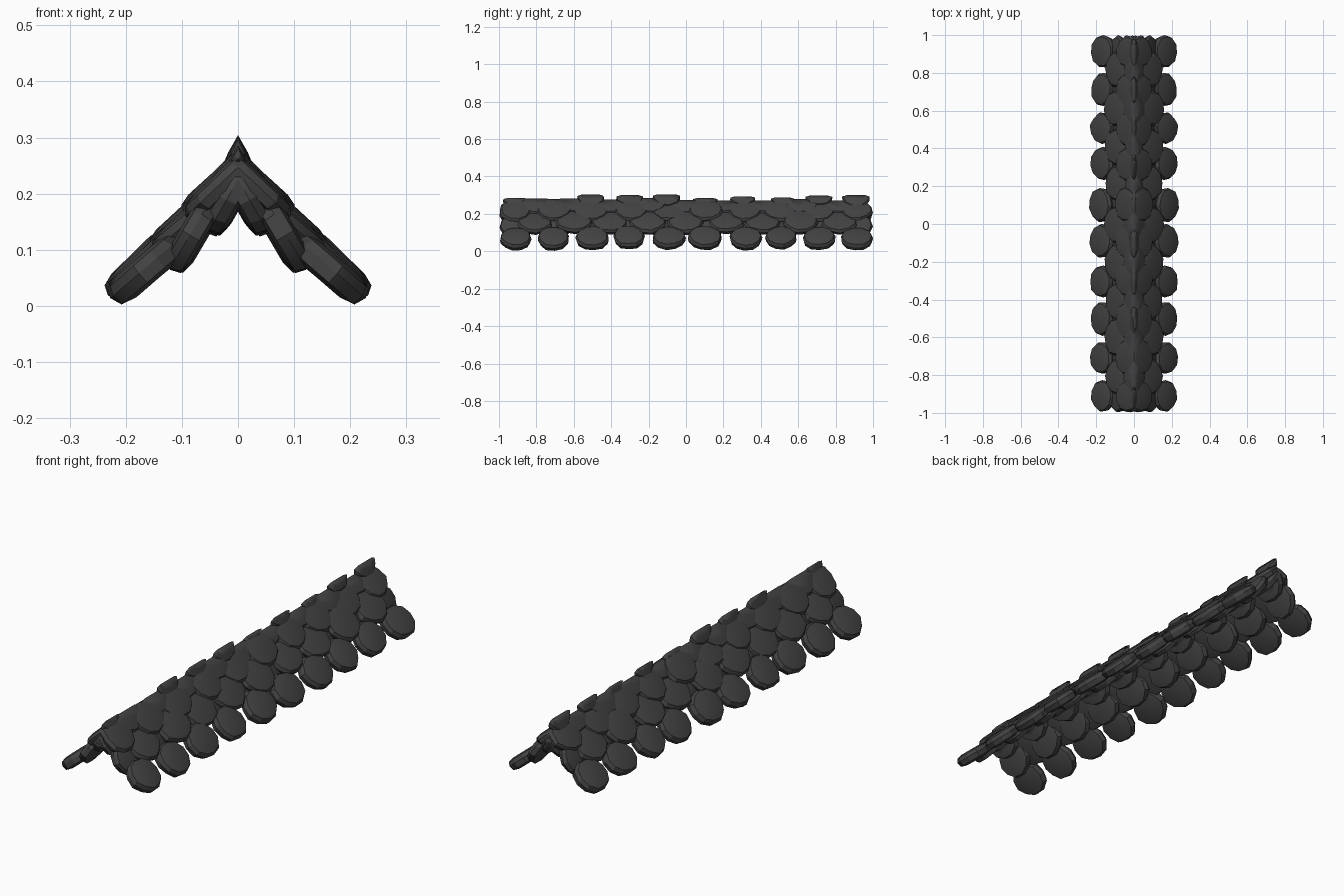
import bpy, bmesh, math, random
from mathutils import Vector

if "Cube" in bpy.data.objects:
    bpy.data.objects.remove(bpy.data.objects["Cube"])

random.seed(4)
slate = bpy.data.materials.new("dark slate")
slate.diffuse_color = (0.055, 0.055, 0.055, 1)
slate.use_nodes = True
slate.node_tree.nodes["Principled BSDF"].inputs["Base Color"].default_value = slate.diffuse_color


def add_scale(bm, y, end_x, end_z, slope, half_w, half_l, thick):
    """One rounded slate whose lower edge sits at (end_x, end_z)."""
    a = math.radians(slope)
    down = Vector((math.cos(a), 0, -math.sin(a)))
    side = Vector((0, 1, 0))
    normal = Vector((math.sin(a), 0, math.cos(a)))
    centre = Vector((end_x, y, end_z)) - down * half_l
    n = 11
    turn = random.uniform(0, 1)
    wobble = [random.uniform(0.94, 1.03) for _ in range(n)]
    # chipped-edge profile: (radius factor, height factor)
    profile = [(0.62, 0.5), (0.9, 0.38), (1.0, 0.06), (0.94, -0.36), (0.62, -0.5)]
    rings = []
    for rad, h in profile:
        ring = []
        for i in range(n):
            t = turn + 2 * math.pi * i / n
            k = rad * wobble[i] * random.uniform(0.97, 1.02)
            ring.append(bm.verts.new(centre + side * (half_w * k * math.cos(t))
                                     + down * (half_l * k * math.sin(t))
                                     + normal * (thick * h)))
        rings.append(ring)
    for r0, r1 in zip(rings, rings[1:]):
        for i in range(n):
            j = (i + 1) % n
            bm.faces.new((r0[i], r1[i], r1[j], r0[j]))
    bm.faces.new(rings[0])
    bm.faces.new(rings[-1][::-1])


def scale_row(name, end_x, end_z, slope, half_w, half_l, thick, offset):
    """A row of slates along y, cut at the ridge plane and mirrored."""
    bm = bmesh.new()
    count = 9 if offset else 10
    pitch = 0.2025
    for i in range(count):
        y = (i - (count - 1) / 2) * pitch
        edge = abs(y) > 0.85
        w = half_w * random.uniform(0.96, 1.05)
        if edge:
            w = min(w, 1.0 - abs(y))
        add_scale(bm, y + (0 if edge else random.uniform(-0.005, 0.015)),
                  end_x + random.uniform(-0.006, 0.004),
                  end_z + random.uniform(-0.003, 0.005),
                  slope + random.uniform(-3, 3), w, half_l, thick)
    bmesh.ops.recalc_face_normals(bm, faces=bm.faces)
    bmesh.ops.bisect_plane(bm, geom=bm.verts[:] + bm.edges[:] + bm.faces[:],
                           plane_co=(0, 0, 0), plane_no=(1, 0, 0), clear_inner=True)
    me = bpy.data.meshes.new(name)
    bm.to_mesh(me)
    bm.free()
    me.materials.append(slate)
    ob = bpy.data.objects.new(name, me)
    bpy.context.collection.objects.link(ob)
    ob.modifiers.new("mirror", 'MIRROR')
    bpy.ops.object.select_all(action='DESELECT')
    ob.select_set(True)
    bpy.context.view_layer.objects.active = ob
    bpy.ops.object.shade_smooth_by_angle(angle=math.radians(25))


# outer rows, eaves to ridge
scale_row("eaves_slates", 0.227, 0.014, 43, 0.088, 0.080, 0.052, False)
scale_row("second_row_slates", 0.152, 0.096, 41, 0.100, 0.085, 0.044, True)
scale_row("third_row_slates", 0.094, 0.157, 42, 0.094, 0.085, 0.042, False)
scale_row("upper_row_slates", 0.052, 0.197, 46, 0.100, 0.085, 0.036, True)
scale_row("ridge_slates", 0.019, 0.233, 60, 0.085, 0.085, 0.028, False)

# steeper rows on the underside
scale_row("lower_inner_slates", 0.120, 0.062, 60, 0.092, 0.080, 0.046, False)
scale_row("upper_inner_slates", 0.052, 0.128, 60, 0.094, 0.080, 0.046, False)
